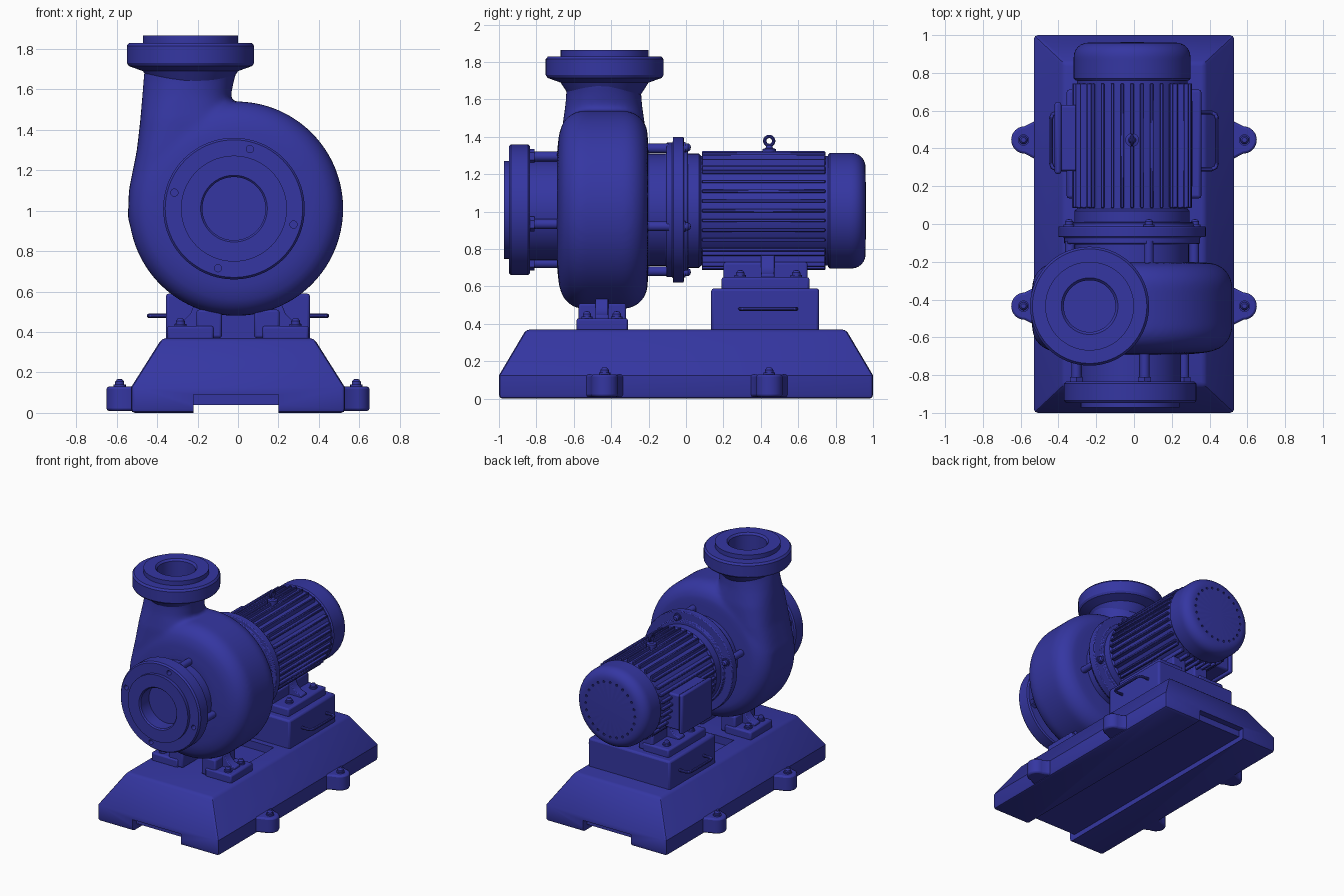
import bpy, bmesh
from math import pi, sin, cos, sqrt, radians
from mathutils import Matrix, Vector

if "Cube" in bpy.data.objects:
    bpy.data.objects.remove(bpy.data.objects["Cube"])

blue = bpy.data.materials.new("blue_paint")
blue.diffuse_color = (0.035, 0.037, 0.36, 1)
blue.use_nodes = True
blue.node_tree.nodes["Principled BSDF"].inputs["Base Color"].default_value = blue.diffuse_color


def finish(name, bm, bevel=0.0, segs=2):
    bmesh.ops.remove_doubles(bm, verts=bm.verts, dist=1e-5)
    bmesh.ops.recalc_face_normals(bm, faces=bm.faces)
    me = bpy.data.meshes.new(name)
    bm.to_mesh(me)
    bm.free()
    ob = bpy.data.objects.new(name, me)
    bpy.context.collection.objects.link(ob)
    me.materials.append(blue)
    if bevel:
        m = ob.modifiers.new("bevel", 'BEVEL')
        m.width, m.segments, m.limit_method = bevel, segs, 'ANGLE'
        m.angle_limit = radians(35)
    return ob


def apply_all(ob):
    dg = bpy.context.evaluated_depsgraph_get()
    me = bpy.data.meshes.new_from_object(ob.evaluated_get(dg))
    ob.modifiers.clear()
    ob.data = me


def cut(ob, cutter):
    m = ob.modifiers.new("cut", 'BOOLEAN')
    m.operation, m.object, m.solver = 'DIFFERENCE', cutter, 'EXACT'
    apply_all(ob)
    bpy.data.objects.remove(cutter)


def add_box(bm, x0, x1, y0, y1, z0, z1, rot=Matrix()):
    mat = Matrix.Translation(((x0 + x1) / 2, (y0 + y1) / 2, (z0 + z1) / 2)) @ Matrix.Diagonal((x1 - x0, y1 - y0, z1 - z0, 1))
    bmesh.ops.create_cube(bm, size=1, matrix=rot @ mat)


def box(name, *dims, bevel=0.012):
    bm = bmesh.new()
    add_box(bm, *dims)
    return finish(name, bm, bevel)


def loft(name, rings, bevel=0.0):
    bm = bmesh.new()
    vs = [[bm.verts.new(p) for p in r] for r in rings]
    n = len(vs[0])
    for a, b in zip(vs, vs[1:]):
        for i in range(n):
            bm.faces.new((a[i], a[(i + 1) % n], b[(i + 1) % n], b[i]))
    bm.faces.new(vs[0])
    bm.faces.new(vs[-1])
    return finish(name, bm, bevel)


def lathe(name, prof, x, other, axis='Y', seg=64, bevel=0.0):
    """Spin (radius, height) points round an axis; height is the world coordinate on it."""
    bm = bmesh.new()
    def pt(r, h, a):
        c, s = r * cos(a), r * sin(a)
        return (x + c, h, other + s) if axis == 'Y' else (x + c, other + s, h)
    vs = [[bm.verts.new(pt(r, h, 2 * pi * i / seg)) for i in range(seg)] for r, h in prof]
    for a, b in zip(vs, vs[1:]):
        for i in range(seg):
            bm.faces.new((a[i], a[(i + 1) % seg], b[(i + 1) % seg], b[i]))
    bmesh.ops.remove_doubles(bm, verts=bm.verts, dist=1e-5)
    holes = [e for e in bm.edges if e.is_boundary]
    if holes:
        bmesh.ops.holes_fill(bm, edges=holes)
    return finish(name, bm, bevel)


def rods(name, cx, cz, R, angles, r, y0, y1, seg=20):
    """Cylinders along y on a bolt circle."""
    bm = bmesh.new()
    for a in angles:
        mat = Matrix.Translation((cx + R * cos(a), (y0 + y1) / 2, cz + R * sin(a))) @ Matrix.Rotation(pi / 2, 4, 'X')
        bmesh.ops.create_cone(bm, cap_ends=True, segments=seg, radius1=r, radius2=r, depth=y1 - y0, matrix=mat)
    return finish(name, bm)


def bolt(name, x, other, h, axis='Z', s=1.0):
    prof = [(.03, 0), (.03, .012), (.022, .012), (.022, .026), (.013, .038), (0, .04)]
    return lathe(name, [(r * s, h + d * s) for r, d in prof], x, other, axis, 16)


# base plinth with underside channel, end notches and top pocket
rect = lambda hx, hy, z: [(-hx, -hy, z), (hx, -hy, z), (hx, hy, z), (-hx, hy, z)]
base = loft("base", [rect(.53, 1, 0), rect(.53, 1, .125), rect(.375, .855, .37)], bevel=.02)
apply_all(base)
cut(base, box("channel_cutter", -.22, .20, -1.1, 1.1, -.1, .04, bevel=0))
for s in (-1, 1):
    y = sorted((s * .95, s * 1.1))
    cut(base, box("notch_cutter", -.22, .20, *y, -.1, .09, bevel=0))
cut(base, box("pocket_cutter", -.25, .25, -.24, .09, .31, .5, bevel=0))

# anchor lugs
for s in (-1, 1):
    for yc in (-.435, .445):
        half = [(.49, .13), (.525, .10)] + [(.58 + .07 * sin(a), .072 * cos(a)) for a in [i * pi / 16 for i in range(9)]]
        outline = half + [(px, -py) for px, py in half[::-1]]
        loft("anchor_lug", [[(s * px, yc + py, z) for px, py in outline] for z in (.01, .13)], bevel=.012)
        bolt("anchor_bolt", s * .585, yc, .128)

# motor pedestal and its handles
box("motor_pedestal", -.357, .357, .135, .712, .35, .59, bevel=.015)
for s in (-1, 1):
    cu = bpy.data.curves.new("pedestal_handle", 'CURVE')
    cu.dimensions, cu.bevel_depth, cu.bevel_resolution = '3D', .011, 3
    path = [(.34, .29), (.41, .29), (.432, .30), (.44, .325), (.44, .555), (.432, .58), (.41, .59), (.34, .59)]
    sp = cu.splines.new('POLY')
    sp.points.add(len(path) - 1)
    for p, (px, py) in zip(sp.points, path):
        p.co = (s * px, py, .48, 1)
    tmp = bpy.data.objects.new("handle_path", cu)
    bpy.context.collection.objects.link(tmp)
    me = bpy.data.meshes.new_from_object(tmp.evaluated_get(bpy.context.evaluated_depsgraph_get()))
    me.materials.clear()
    me.materials.append(blue)
    bpy.data.objects.remove(tmp)
    bpy.context.collection.objects.link(bpy.data.objects.new("pedestal_handle", me))


# feet: bolted plate, body block and curved web on each side
def feet(name, y0, y1, yw, dx, zb, bolts):
    web = [(.05, .05), (.27, .05), (.27, .075), (.225, .09), (.195, .12), (.175, .17), (.165, .22), (.05, .22)]
    for s in (-1, 1):
        xs = lambda a, b: sorted((s * (a + dx), s * (b + dx)))
        box(name + "_plate", *xs(.08, .31), y0, y1, zb - .01, zb + .06)
        box(name + "_block", *xs(.04, .165), y0 + .01, y1 - .01, zb, zb + .14)
        loft(name + "_web", [[(s * (px + dx), y, zb + pz) for px, pz in web] for y in (yw - .035, yw + .035)], bevel=.006)
        for by in bolts:
            bolt(name + "_bolt", s * (.245 + dx), by, zb + .058)


feet("motor_foot", .19, .66, .437, 0, .59, (.29, .59))
feet("pump_foot", -.585, -.31, -.45, .04, .37, (-.53, -.37))

# volute casing blended with the discharge neck
prof = [(0, -.69), (.30, -.69), (.40, -.68)]
prof += [(.40 + .13 * sin(a), -.545 - .13 * cos(a)) for a in [i * pi / 16 for i in range(1, 9)]]
prof += [(.40 + .13 * cos(a), -.335 + .13 * sin(a)) for a in [i * pi / 16 for i in range(9)]] + [(.30, -.20), (0, -.20)]
volute = lathe("volute_casing", prof, -.01, 1.01, seg=96)


def oval(z, xl, xr, ry, p):
    f = lambda v: (1 if v >= 0 else -1) * abs(v) ** (2 / p)
    return [((xl + xr) / 2 + (xr - xl) / 2 * f(cos(a)), -.44 + ry * f(sin(a)), z) for a in [2 * pi * (i + .5) / 64 for i in range(64)]]


neck = loft("neck", [oval(.95, -.545, -.02, .21, 4), oval(1.10, -.54, -.02, .225, 4), oval(1.3, -.50, -.02, .23, 3.4),
                     oval(1.45, -.483, -.03, .222, 2.8), oval(1.57, -.473, -.035, .205, 2.2),
                     oval(1.64, -.468, -.02, .20, 2), oval(1.70, -.463, -.003, .20, 2)])
bm = bmesh.new()
bm.from_mesh(volute.data)
bm.from_mesh(neck.data)
bm.to_mesh(volute.data)
bm.free()
bpy.data.objects.remove(neck)
m = volute.modifiers.new("blend", 'REMESH')
m.mode, m.voxel_size = 'VOXEL', .014
m = volute.modifiers.new("soften", 'SMOOTH')
m.factor, m.iterations = .5, 12

# discharge flange
lathe("discharge_flange", [(0, 1.62), (.19, 1.62), (.235, 1.69), (.305, 1.715), (.315, 1.73), (.315, 1.815), (.303, 1.83),
                           (.235, 1.83), (.235, 1.865), (.15, 1.865), (.137, 1.85), (.137, 1.703), (0, 1.703)],
      -.235, -.435, 'Z', 80)

# suction nozzle, flange and studs
quad = [radians(75 + 90 * i) for i in range(4)]
suction = lathe("suction_flange", [(0, -.64), (.27, -.64), (.27, -.835), (.34, -.835), (.35, -.845), (.35, -.935), (.34, -.947),
                                   (.262, -.947), (.262, -.972), (.165, -.972), (.156, -.962), (.156, -.86), (0, -.86)],
                -.02, 1.01, seg=80)
cut(suction, rods("flange_hole_cutter", -.02, 1.01, .305, quad, .018, -1, -.89))
rods("suction_studs", -.02, 1.01, .295, quad, .026, -.84, -.64)
rods("suction_nuts", -.02, 1.01, .295, quad, .04, -.84, -.81, 6)

# adapter between pump and motor
lathe("adapter", [(0, -.25), (.30, -.25), (.30, -.105), (.36, -.105), (.36, -.07), (.39, -.07), (.39, -.012),
                  (.325, -.012), (.325, .01), (0, .01)], -.01, 1.01, bevel=.006)
rods("adapter_studs", -.01, 1.01, .34, quad, .026, -.25, -.09)
for a in quad:
    bolt("adapter_bolt", -.01 + .345 * cos(a), 1.01 + .345 * sin(a), -.014, 'Y')

# motor body, cooling fins and fan cover
MX, MZ = -.01, 1.005
lathe("motor_body", [(0, 0), (.305, 0), (.305, .07), (.293, .08), (.293, .77), (0, .77)], MX, MZ)
bm = bmesh.new()
for q in range(4):
    rot = Matrix.Translation((MX, 0, MZ)) @ Matrix.Rotation(q * pi / 2, 4, 'Y')
    for i in range(-4, 5):
        o = i * .052
        add_box(bm, o - .009, o + .009, .085, .745, sqrt(.28 ** 2 - o * o), sqrt(.318 ** 2 - o * o), rot)
finish("motor_fins", bm, .004, 1)
cover = lathe("fan_cover", [(0, .76), (.30, .76), (.309, .77), (.309, .87)] +
              [(.234 + .075 * cos(a), .885 + .075 * sin(a)) for a in [i * pi / 12 for i in range(7)]] + [(0, .963)], MX, MZ)
cut(cover, rods("vent_cutter", MX, MZ, .215, [2 * pi * i / 24 for i in range(24)], .009, .93, 1.1, 8))

# lifting eye
lathe("lifting_eye_base", [(0, 1.29), (.036, 1.29), (.036, 1.335), (.02, 1.34), (.014, 1.355), (0, 1.36)], MX, .445, 'Z', 20)
bpy.ops.mesh.primitive_torus_add(location=(MX, .445, 1.378), rotation=(0, pi / 2, 0), major_radius=.024,
                                 minor_radius=.009, major_segments=24, minor_segments=10)
eye = bpy.context.object
eye.name = "lifting_eye"
eye.data.materials.append(blue)

# terminal box on the left of the motor
box("terminal_box", -.39, -.2, .28, .63, .81, 1.09)
box("terminal_box_lid", -.42, -.385, .265, .645, .795, 1.105)

# smooth shading with sharp edges kept
for ob in bpy.data.objects:
    ob.select_set(ob.type == 'MESH')
    if ob.type == 'MESH':
        bpy.context.view_layer.objects.active = ob
bpy.ops.object.shade_smooth_by_angle(angle=radians(32))
apply_all(volute)
volute.data.shade_smooth()
volute.data.materials.clear()
volute.data.materials.append(blue)
